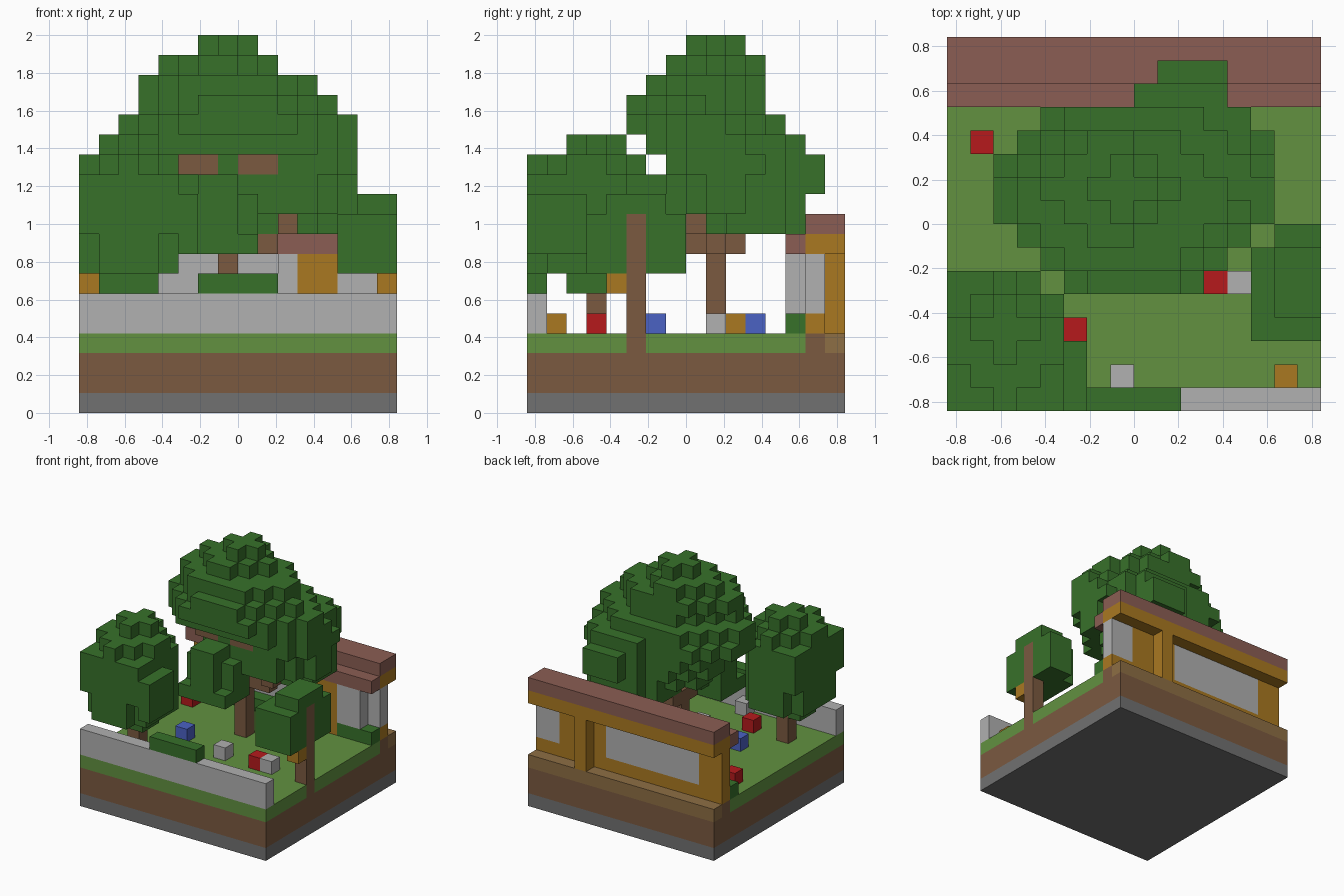
import bpy, bmesh
from mathutils import Vector

cube = bpy.data.objects.get("Cube")
if cube:
    bpy.data.objects.remove(cube)

UNIT = 2 / 19
HALF = 8
cells = {}      # grid cell -> part name; later parts replace earlier ones
paint = {}      # part name -> material


def material(name, r, g, b):
    m = bpy.data.materials.new(name)
    col = [(c / 255) ** 2.2 for c in (r, g, b)] + [1]
    m.use_nodes = True
    m.diffuse_color = col
    bsdf = m.node_tree.nodes["Principled BSDF"]
    bsdf.inputs["Base Color"].default_value = col
    bsdf.inputs["Roughness"].default_value = 0.9
    return m


leaf = material("leaf green", 58, 112, 46)
grass = material("grass green", 98, 144, 66)
brick = material("roof brick", 138, 94, 84)
grey = material("light grey", 175, 175, 175)
red = material("red", 180, 32, 34)
ochre = material("ochre wood", 168, 120, 38)
bark = material("earth brown", 122, 90, 66)
stone = material("dark stone", 112, 112, 112)
blue = material("blue", 76, 98, 194)
tan = material("tan path", 140, 110, 70)


def box(part, mat, xs, ys, zs, cut=0):
    """Fill an inclusive block of cells, stepping its upright corners off by cut."""
    paint[part] = mat
    xs, ys, zs = [v if isinstance(v, tuple) else (v, v) for v in (xs, ys, zs)]
    for x in range(xs[0], xs[1] + 1):
        for y in range(ys[0], ys[1] + 1):
            edge = min(x - xs[0], xs[1] - x) + min(y - ys[0], ys[1] - y)
            if edge >= cut:
                for z in range(zs[0], zs[1] + 1):
                    cells[x, y, z] = part


# Ground layers
ALL = (0, 15)
box("bedrock", stone, ALL, ALL, 0)
box("soil", bark, ALL, ALL, (1, 2))
box("lawn", grass, ALL, ALL, 3)
box("soil", bark, ALL, 14, 3)
box("back_path", tan, ALL, 15, 3)

# Front garden wall and hedges
box("front_wall", grey, ALL, 0, (4, 5))
box("wall_hedge", leaf, (6, 9), 0, 6)
box("house_hedge", leaf, ALL, 13, 4)

# House slice: timber wall, windows, post, roof
box("house_wall", ochre, ALL, 14, (4, 7))
box("wide_window", grey, (2, 9), 14, (5, 7))
box("side_window", grey, (14, 15), 14, (5, 7))
box("inner_wall", ochre, (11, 12), 13, (4, 7))
box("inner_window", grey, (13, 14), 13, (5, 7))
box("inner_window", grey, 10, 13, (5, 7))
box("house_post", ochre, 11, 15, (4, 7))
box("roof_beam", ochre, ALL, (14, 15), 8)
box("roof_ledge", brick, ALL, 13, 8)
box("roof_slab", brick, ALL, (14, 15), 9)

# Large tree: stacked canopy layers, lobes, then trunk and branches
big = "large_tree_leaves"
for z, xs, ys, cut in (
        (18, (6, 8), (8, 10), 1),
        (17, (4, 9), (7, 11), 2),
        (16, (3, 11), (6, 11), 2),
        (15, (3, 12), (5, 11), 3),
        (14, (2, 13), (5, 12), 3),
        (13, (2, 13), (6, 12), 2),
        (12, (4, 13), (7, 12), 1),
        (11, (4, 13), (7, 12), 2),
        (10, (5, 13), (7, 12), 2),
        (9, (7, 12), (9, 12), 1)):
    box(big, leaf, xs, ys, z, cut)
box(big, leaf, (7, 12), (10, 13), (9, 13), 1)
box(big, leaf, (9, 11), 14, (11, 12))
box(big, leaf, (5, 8), (5, 8), (9, 10), 1)
box(big, leaf, (5, 8), (5, 7), 8)
box(big, leaf, (6, 7), (5, 7), 11)
trunk = "large_tree_trunk"
box(trunk, bark, 7, 9, (4, 8))
box(trunk, bark, 7, (8, 10), 8)
box(trunk, bark, (8, 9), 9, 8)
box(trunk, bark, 10, 8, 9)
box(trunk, bark, (5, 6), 7, 12)
box(trunk, bark, (8, 9), 7, 12)

# Left front tree
left = "front_tree_leaves"
box(left, leaf, (1, 3), (2, 4), 13, 1)
box(left, leaf, (0, 4), (0, 5), 12, 2)
box(left, leaf, (0, 4), (0, 4), (9, 11))
box(left, leaf, (0, 3), 5, (9, 11))
box(left, leaf, 5, (0, 2), (8, 10))
box(left, leaf, (0, 4), (0, 5), (7, 8), 1)
box(left, leaf, (1, 3), (2, 3), 6)
box("front_tree_trunk", bark, 2, 3, (4, 6))

# Side tree, cut through by the edge of the plot
side = "side_tree_leaves"
box(side, leaf, (13, 15), (3, 6), (7, 9))
box(side, leaf, (14, 15), 7, (7, 9))
box(side, leaf, (14, 15), (4, 6), 10)
box("side_tree_trunk", bark, 15, 5, (3, 9))
box("side_tree_lantern", ochre, 15, 4, 6)

# Cubes scattered over the lawn
for name, mat, spots in (
        ("red_flower", red, ((1, 11), (5, 3), (11, 5))),
        ("blue_flower", blue, ((4, 6), (11, 11))),
        ("grey_rock", grey, ((7, 1), (8, 5), (12, 5), (12, 9))),
        ("wood_stool", ochre, ((14, 1), (11, 10)))):
    for i, (x, y) in enumerate(spots):
        box(f"{name}_{i + 1}", mat, x, y, 4)


def build(part):
    """Skin the exposed sides of one part's cells."""
    bm = bmesh.new()
    for cell, owner in cells.items():
        if owner != part:
            continue
        centre = Vector(cell) + Vector((0.5, 0.5, 0.5))
        for axis in range(3):
            for sign in (-1, 1):
                n = Vector((0, 0, 0))
                n[axis] = sign
                if tuple(int(a + b) for a, b in zip(cell, n)) in cells:
                    continue
                u, v = Vector((0, 0, 0)), Vector((0, 0, 0))
                u[(axis + 1) % 3] = 0.5
                v[(axis + 2) % 3] = 0.5 * sign
                mid = centre + n / 2 - Vector((HALF, HALF, 0))
                bm.faces.new([bm.verts.new((mid + d) * UNIT)
                              for d in (-u - v, u - v, u + v, v - u)])
    if bm.faces:
        bmesh.ops.remove_doubles(bm, verts=bm.verts, dist=UNIT / 100)
        mesh = bpy.data.meshes.new(part)
        bm.to_mesh(mesh)
        mesh.materials.append(paint[part])
        bpy.context.collection.objects.link(bpy.data.objects.new(part, mesh))
    bm.free()


for part in paint:
    build(part)
